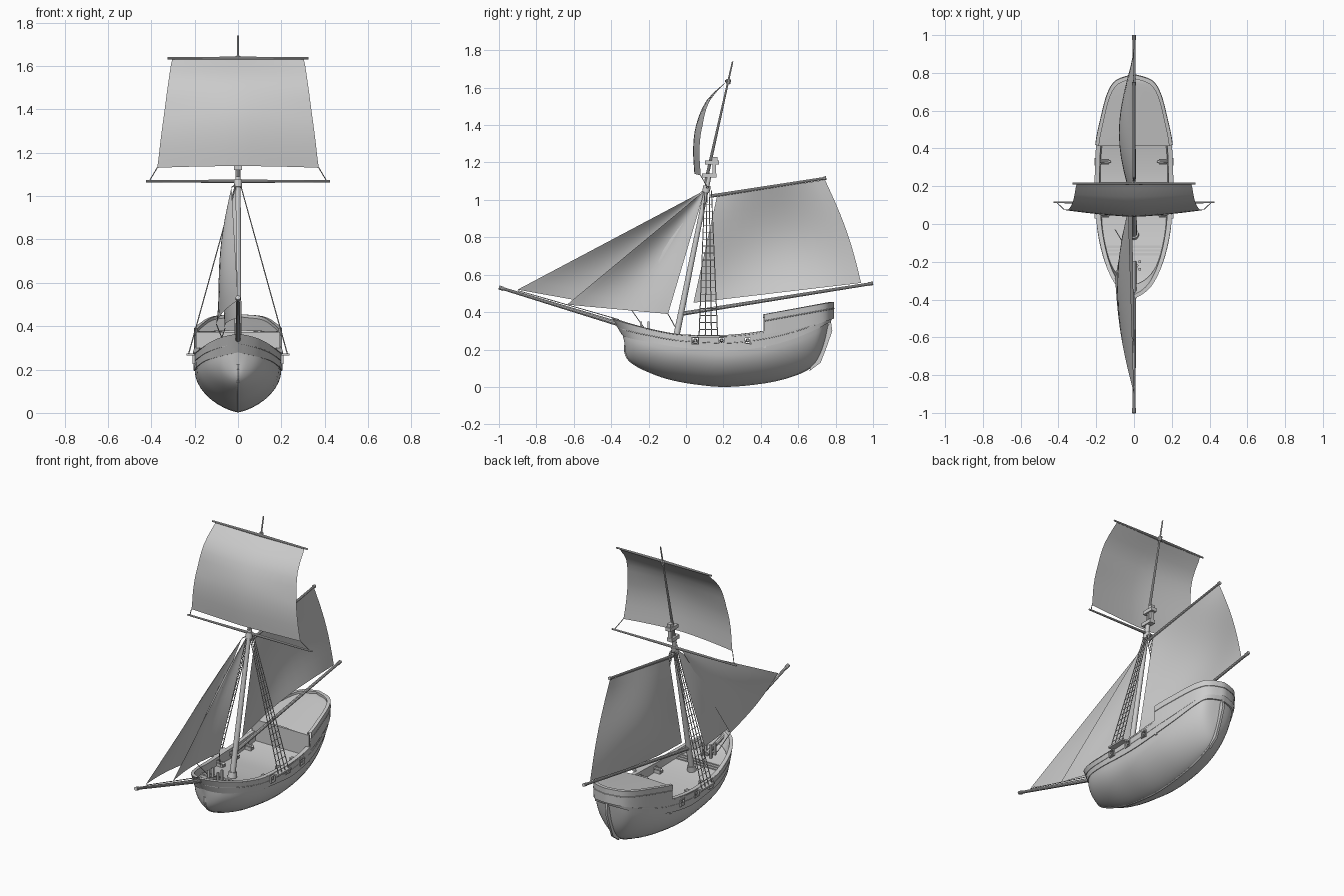
import bpy, bmesh, math
from mathutils import Vector, Matrix

if "Cube" in bpy.data.objects:
    bpy.data.objects.remove(bpy.data.objects["Cube"])


def finish(name, bm):
    bmesh.ops.remove_doubles(bm, verts=bm.verts, dist=0.0004)
    bmesh.ops.recalc_face_normals(bm, faces=bm.faces)
    me = bpy.data.meshes.new(name)
    bm.to_mesh(me)
    bm.free()
    ob = bpy.data.objects.new(name, me)
    bpy.context.collection.objects.link(ob)
    return ob


def loft(name, rows, cyc_rows=False, cyc_cols=False):
    bm = bmesh.new()
    g = [[bm.verts.new(p) for p in r] for r in rows]
    n, m = len(g), len(g[0])
    for i in range(n if cyc_rows else n - 1):
        for j in range(m if cyc_cols else m - 1):
            a, b = g[i], g[(i + 1) % n]
            k = (j + 1) % m
            bm.faces.new((a[j], a[k], b[k], b[j]))
    return finish(name, bm)


def rods(name, items, n=8):
    """Tapered round bars, each (start, end, start radius, end radius)."""
    bm = bmesh.new()
    for a, b, r1, r2 in items:
        a, b = Vector(a), Vector(b)
        mat = Matrix.Translation((a + b) / 2) @ (b - a).to_track_quat('Z', 'Y').to_matrix().to_4x4()
        bmesh.ops.create_cone(bm, cap_ends=True, segments=n, radius1=r1, radius2=r2,
                              depth=(b - a).length, matrix=mat)
    return finish(name, bm)


def boxes(name, items):
    bm = bmesh.new()
    for c, s in items:
        bmesh.ops.create_cube(bm, size=1, matrix=Matrix.Translation(c) @ Matrix.Diagonal((*s, 1)))
    return finish(name, bm)


def catmull(pts, sub=4):
    out = []
    for i in range(len(pts) - 1):
        p = [pts[max(0, min(len(pts) - 1, i + k))] for k in (-1, 0, 1, 2)]
        for s in range(sub):
            t = s / sub
            out.append([0.5 * (2 * b + (c - a) * t + (2 * a - 5 * b + 4 * c - d) * t * t
                               + (3 * b - a - 3 * c + d) * t ** 3) for a, b, c, d in zip(*p)])
    return out + [list(pts[-1])]


def sail(name, head_a, head_b, foot_a, foot_b, bulge, roach=0.0, n=12):
    """Four-cornered patch bellied along x; the aft edge bows out by roach."""
    ha, hb, fa, fb = map(Vector, (head_a, head_b, foot_a, foot_b))
    rows = []
    for i in range(n + 1):
        v = i / n
        l, r = ha.lerp(fa, v), hb.lerp(fb, v)
        row = []
        for j in range(n + 1):
            u = j / n
            p = l.lerp(r, u)
            p.x -= bulge * math.sin(math.pi * u) * math.sin(math.pi * v * 0.85)
            p.y += roach * u * math.sin(math.pi * v)
            row.append(p)
        rows.append(row)
    return loft(name, rows)


# Hull stations: keel y,z | wale y,z,half width | gunwale y,z,half width
ST = catmull([
    (-.325, .22, -.34, .285, 0, -.395, .365, 0),
    (-.32, .17, -.325, .275, .045, -.365, .355, .055),
    (-.29, .13, -.28, .262, .10, -.31, .338, .105),
    (-.22, .09, -.19, .245, .15, -.20, .31, .155),
    (-.10, .045, -.05, .22, .185, -.05, .283, .19),
    (.05, .016, .10, .205, .195, .10, .278, .203),
    (.22, .003, .25, .20, .20, .25, .28, .207),
    (.42, .022, .42, .222, .19, .42, .30, .20),
    (.56, .055, .56, .26, .165, .56, .325, .172),
    (.66, .10, .68, .31, .13, .69, .355, .137),
    (.71, .16, .74, .34, .09, .76, .375, .09),
    (.745, .25, .765, .352, 0, .79, .385, 0)])

# Rounded lower hull
rows = []
for ky, kz, wy, wz, w, *_ in ST:
    row = []
    for i in range(-10, 11):
        a = abs(i) / 10 * math.pi / 2
        f = 1 - math.cos(a)
        row.append((math.copysign(w * math.sin(a) ** 1.4, i), ky + (wy - ky) * f, kz + (wz - kz) * f))
    rows.append(row)
loft("hull", rows)
rods("keel", [((0, a[0], a[1] + .004), (0, b[0], b[1] + .004), .007, .007)
              for a, b in zip(ST, ST[1:])], 6)

# Both sides of the ship as one closed chain of stations
RING = [(1, s) for s in ST] + [(-1, s) for s in ST[-2:0:-1]]


def inset(x, y, z, k=.88):
    return (x * k, .2 + (y - .2) * .965, z)


# Bulwark with cap, pierced by gunports
bulwark = loft("bulwark", [[(sd * s[4] * 1.02, s[2] * 1.01, s[3] - .006), (sd * s[7], s[5], s[6]),
                            inset(sd * s[7], s[5], s[6]), inset(sd * s[4], s[2], s[3] - .006)]
                           for sd, s in RING], True, True)
PORTS = [(sd, y) for sd in (-1, 1) for y in (.05, .19, .33)]
cutter = boxes("port_cutter", [((sd * .19, y, .247), (.1, .028, .028)) for sd, y in PORTS])
cutter.hide_render = True
cutter.hide_viewport = True
mod = bulwark.modifiers.new("ports", 'BOOLEAN')
mod.operation, mod.object, mod.solver = 'DIFFERENCE', cutter, 'EXACT'

# Planked wale strips along the side
for k in (.45, .62):
    P = [(sd * (s[4] + (s[7] - s[4]) * k + .001), s[2] + (s[5] - s[2]) * k, s[3] + (s[6] - s[3]) * k)
         for sd, s in RING]
    if k > .5:
        P = [(x, y, z + .022) for x, y, z in P]
    rods("wale_strip", [(a, b, .003, .003) for a, b in zip(P, P[1:] + P[:1])], 6)

# Main deck and steps to the foredeck
loft("deck", [[inset(sd * s[4] * 1.02, s[2], s[3] + .02, .9) for sd in (-1, 0, 1)] for s in ST])
boxes("foredeck_steps", [((0, y, z), (.29, .012, .012))
                         for y, z in ((-.12, .253), (-.14, .257), (-.16, .261))])
boxes("hatch_grating", [((x, -.23, .277), (.008, .03, .012)) for x in (-.016, 0, .016)]
      + [((0, y, .277), (.045, .006, .014)) for y in (-.24, -.22)])
boxes("bitts", [((x, y, .31), (.012, .012, .08)) for x in (-.03, .03) for y in (-.24, -.20)])

# Raised stern cabin with rim, roof and front wall
aft = ST[28:]


def rim_z(s):
    return .388 + .18 * (s[5] - .42)


loft("cabin_side", [[(sd * (s[7] + .002), s[5], s[6] - .02), (sd * (s[7] + .004), s[5], rim_z(s)),
                     inset(sd * s[7], s[5], rim_z(s), .93), inset(sd * s[7], s[5], rim_z(s) - .02, .93)]
                    for sd, s in [(1, s) for s in aft] + [(-1, s) for s in aft[-2::-1]]])
loft("cabin_roof", [[inset(sd * s[7], s[5], rim_z(s) - .014 + .006 * (1 - abs(sd)), .94)
                     for sd in (-1, -.5, 0, .5, 1)] for s in aft])
boxes("cabin_front", [((0, .421, .29), (.388, .012, .165))])
P = [(sd * (s[7] + .003), s[5] + .001, rim_z(s) - .035) for sd, s in RING if s[5] > .415]
rods("cabin_moulding", [(a, b, .003, .003) for a, b in zip(P, P[1:])], 6)

# Rudder
outline = [(.775, .35), (.782, .30), (.755, .22), (.72, .13), (.66, .085), (.67, .12), (.71, .2), (.74, .3)]
bm = bmesh.new()
face = bm.faces.new([bm.verts.new((-.007, y, z)) for y, z in outline])
ext = bmesh.ops.extrude_face_region(bm, geom=[face])["geom"]
bmesh.ops.translate(bm, vec=(.014, 0, 0), verts=[v for v in ext if isinstance(v, bmesh.types.BMVert)])
finish("rudder", bm)

# Port frames and cannons
frames, barrels, carriages = [], [], []
for sd, y in PORTS:
    x = sd * .204
    frames += [((x, y + d, .247), (.012, .005, .042)) for d in (-.018, .018)]
    frames += [((x, y, .247 + d), (.012, .036, .005)) for d in (-.018, .018)]
    barrels += [((sd * .135, y, .249), (sd * .207, y, .249), .011, .007),
                ((sd * .123, y, .249), (sd * .135, y, .249), .004, .009)]
    carriages += [((sd * .152, y + d, .237), (.04, .006, .022)) for d in (-.012, .012)]
    carriages += [((sd * .152, y, .231), (.04, .02, .008))]
boxes("port_frames", frames)
rods("cannon_barrels", barrels, 10)
boxes("cannon_carriages", carriages)


# Raked mast, topmast and caps
def mast(z, x=0, dy=0):
    return (x, -.05 + .205 * (z - .28) + dy, z)


rods("mast", [(mast(.22), mast(1.13), .017, .012), (mast(.22), mast(.275), .028, .024),
              (mast(1.04), mast(1.075), .02, .02)], 14)
rods("topmast", [(mast(1.09, 0, -.012), mast(1.74), .009, .004), (mast(1.62), mast(1.645), .012, .012)], 10)
boxes("mast_caps", [(mast(1.13), (.036, .075, .022)), (mast(1.20), (.036, .075, .022)),
                    (mast(1.165, 0, .02), (.02, .02, .09)), (mast(1.22, 0, .01), (.024, .03, .02))])

# Spars
rods("bowsprit", [((0, -.20, .288), (0, -.99, .529), .014, .008), ((0, -.975, .524), (0, -1, .532), .011, .011)], 10)
rods("boom", [((0, -.03, .39), (0, .99, .552), .011, .008), ((0, .975, .55), (0, 1, .554), .01, .01)], 10)
rods("gaff", [((0, .13, 1.02), (0, .75, 1.117), .009, .007), ((0, .735, 1.115), (0, .75, 1.117), .01, .01)], 10)
for name, y, z, half in (("upper_yard", .215, 1.635, .325), ("lower_yard", .115, 1.068, .425)):
    rods(name, [((0, y, z), (sd * half, y, z), .008, .005) for sd in (-1, 1)], 10)

# Square topsail, bellied forward
prof = catmull([(.215, 1.632), (.11, 1.53), (.055, 1.40), (.038, 1.27), (.045, 1.13)], 3)
rows = []
for i, (y, z) in enumerate(prof):
    t = i / (len(prof) - 1)
    half = .303 + .07 * t
    rows.append([(half * u / 6, y + .034 * min(1, 2 * t) * abs(u / 6) ** 1.4,
                  z + .008 * t * (1 - (u / 6) ** 2)) for u in range(-6, 7)])
loft("topsail", rows)

# Fore-and-aft sails
sail("mainsail", (0, .166, 1.02), (0, .743, 1.107), (0, .04, .45), (0, .936, .556), .08, .02)
sail("inner_jib", (-.01, .10, 1.05), (-.01, .10, 1.05), (0, -.636, .44), (-.06, -.096, .39), .05)
sail("outer_jib", (-.03, .08, 1.04), (-.03, .08, 1.04), (0, -.90, .52), (-.10, -.29, .41), .04)

# Running rigging
rods("sheets_and_stays", [(a, b, .0025, .0025) for a, b in (
    ((-.10, -.29, .41), (-.06, -.22, .31)), ((-.06, -.096, .39), (-.10, -.03, .27)),
    ((-.03, .08, 1.04), mast(1.06)), ((0, -.9, .515), (0, -.36, .36)),
    ((-.373, .079, 1.13), (-.41, .115, 1.068)), ((.373, .079, 1.13), (.41, .115, 1.068)))], 5)

# Shrouds, ratlines and channel boards
lines = []
for sd in (-1, 1):
    foot = [Vector((sd * .228, .07 + .033 * i, .27)) for i in range(4)]
    head = [Vector((sd * .012, .10 + .012 * i, 1.05)) for i in range(4)]
    lines += [(f, h, .003, .0025) for f, h in zip(foot, head)]
    for i in range(1, 20):
        t = i / 21
        lines.append((foot[0].lerp(head[0], t), foot[3].lerp(head[3], t), .002, .002))
rods("shrouds", lines, 5)
boxes("channel_boards", [((sd * .217, .12, .27), (.04, .125, .01)) for sd in (-1, 1)])

# Smooth shading with sharp edges kept
bpy.ops.object.select_all(action='DESELECT')
for ob in bpy.context.scene.objects:
    if ob is not cutter:
        ob.select_set(True)
        bpy.context.view_layer.objects.active = ob
bpy.ops.object.shade_smooth_by_angle(angle=math.radians(35))
